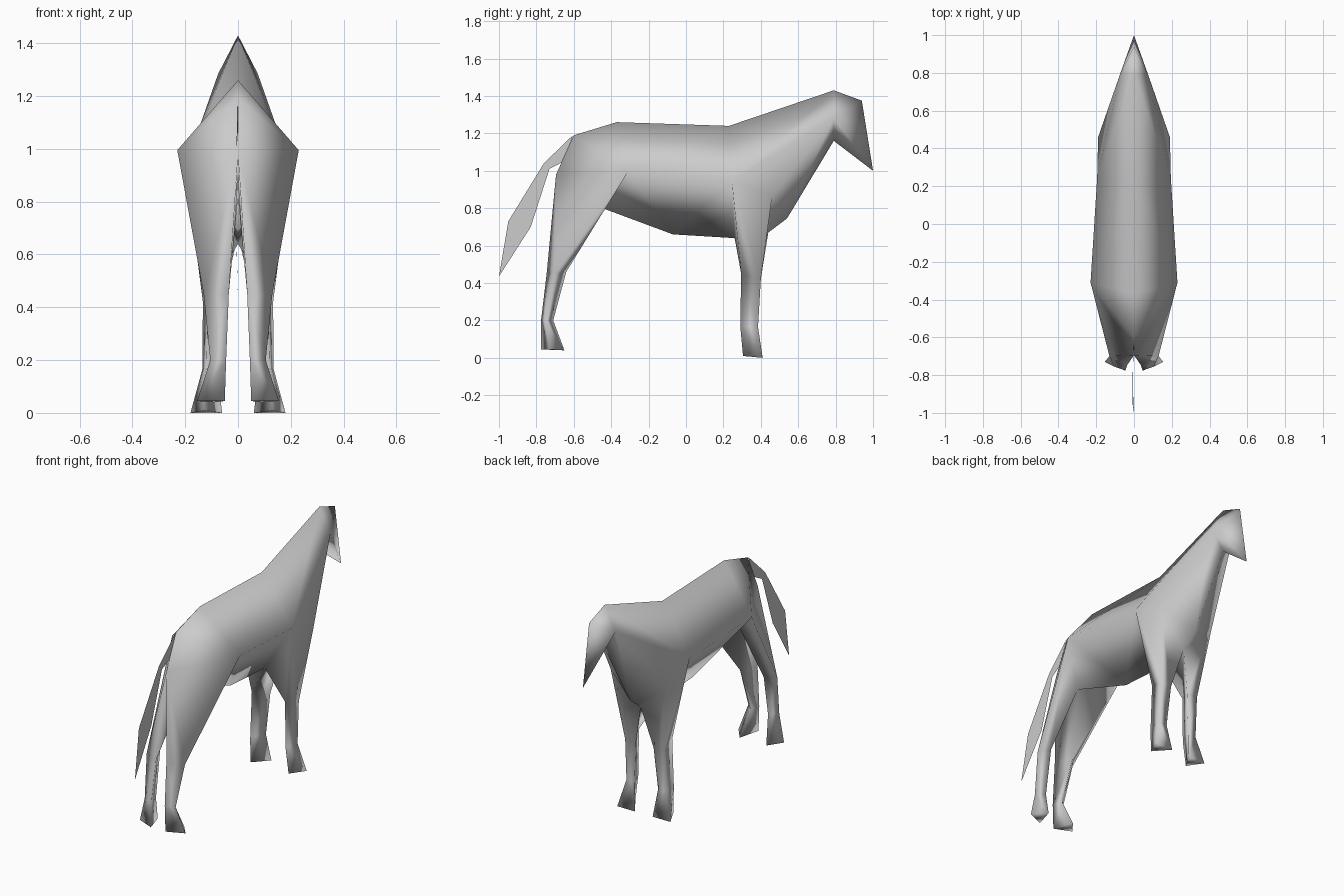
import bpy, bmesh

if "Cube" in bpy.data.objects:
    bpy.data.objects.remove(bpy.data.objects["Cube"])

coat = bpy.data.materials.new("light_grey_coat")
coat.diffuse_color = (0.6, 0.6, 0.6, 1)
coat.use_nodes = True
coat.node_tree.nodes["Principled BSDF"].inputs["Base Color"].default_value = coat.diffuse_color


def finish(name, bm):
    me = bpy.data.meshes.new(name)
    bm.to_mesh(me)
    bm.free()
    me.materials.append(coat)
    for p in me.polygons:
        p.use_smooth = True
    ob = bpy.data.objects.new(name, me)
    bpy.context.collection.objects.link(ob)
    return ob


bm = bmesh.new()


def v(x, y, z):
    return bm.verts.new((x, y, z))


def face(*vs):
    bm.faces.new(vs)


def leg(top_faces, rings):
    """Three-sided leg: close the top onto the body, bridge rings, cap the hoof."""
    rings = [[v(*p) for p in r] for r in rings]
    top_faces(*rings[0])
    for a, b in zip(rings, rings[1:]):
        for i in range(3):
            j = (i + 1) % 3
            face(a[i], a[j], b[j], b[i])
    face(*rings[-1])


# centre line of the back and head
nose, brow, poll = v(0, 1, 1), v(0, .94, 1.375), v(0, .79, 1.43)
withers, croup, dock = v(0, .23, 1.24), v(0, -.37, 1.26), v(0, -.6, 1.19)
rump = v(0, -.695, .98)
# centre line of the throat and belly
throat, chest = v(0, .79, 1.16), v(0, .54, .745)
brisket, girth = v(0, .44, .67), v(0, .26, .64)
belly, groin = v(0, -.07, .66), v(0, -.5, .82)
# widest points on the side
cheek, shoulder = v(.075, .79, 1.285), v(.19, .46, .86)
elbow, hip = v(.195, .245, .945), v(.23, -.31, .995)

# head and neck
face(poll, brow, cheek)
face(brow, nose, cheek)
face(nose, throat, cheek)
face(poll, cheek, elbow, withers)
face(cheek, shoulder, elbow)
face(cheek, throat, chest, shoulder)
# barrel and rump
face(withers, elbow, hip, croup)
face(croup, hip, dock)
face(dock, hip, rump)
face(elbow, girth, belly)
face(elbow, belly, hip)
face(hip, belly, groin)


# front leg: rings run back, front outer, front inner
def front_top(back, outer, inner):
    face(elbow, shoulder, outer, back)
    face(shoulder, chest, brisket)
    face(shoulder, brisket, inner, outer)
    face(brisket, girth, back, inner)
    face(girth, elbow, back)


leg(front_top, [
    [(.113, .295, .45), (.133, .40, .42), (.06, .40, .42)],
    [(.12, .29, .17), (.135, .385, .165), (.08, .385, .165)],
    [(.13, .305, .01), (.18, .41, 0), (.06, .41, 0)]])


# hind leg: rings run back, outer, front
def hind_top(back, outer, front):
    face(rump, hip, outer, back)
    face(hip, front, outer)
    face(hip, groin, front)
    face(groin, rump, back, front)


leg(hind_top, [
    [(.035, -.745, .45), (.13, -.70, .45), (.08, -.64, .46)],
    [(.045, -.775, .20), (.105, -.755, .20), (.06, -.71, .20)],
    [(.05, -.775, .045), (.155, -.73, .045), (.09, -.65, .04)]])

# other half
bmesh.ops.mirror(bm, geom=bm.verts[:] + bm.edges[:] + bm.faces[:],
                 axis='X', merge_dist=.0005)
bmesh.ops.remove_doubles(bm, verts=bm.verts, dist=.0005)
bmesh.ops.recalc_face_normals(bm, faces=bm.faces)
finish("horse_body", bm)

# tail: a thin flat strip
bm = bmesh.new()
upper = [v(0, -.605, 1.19), v(-.005, -.76, 1.04), v(-.008, -.95, .73)]
lower = [v(0, -.645, 1.055), v(-.005, -.73, 1.01), v(-.008, -.83, .70)]
tip = v(0, -1, .435)
for i in range(2):
    face(upper[i], upper[i + 1], lower[i + 1], lower[i])
face(upper[2], tip, lower[2])
finish("tail", bm)
